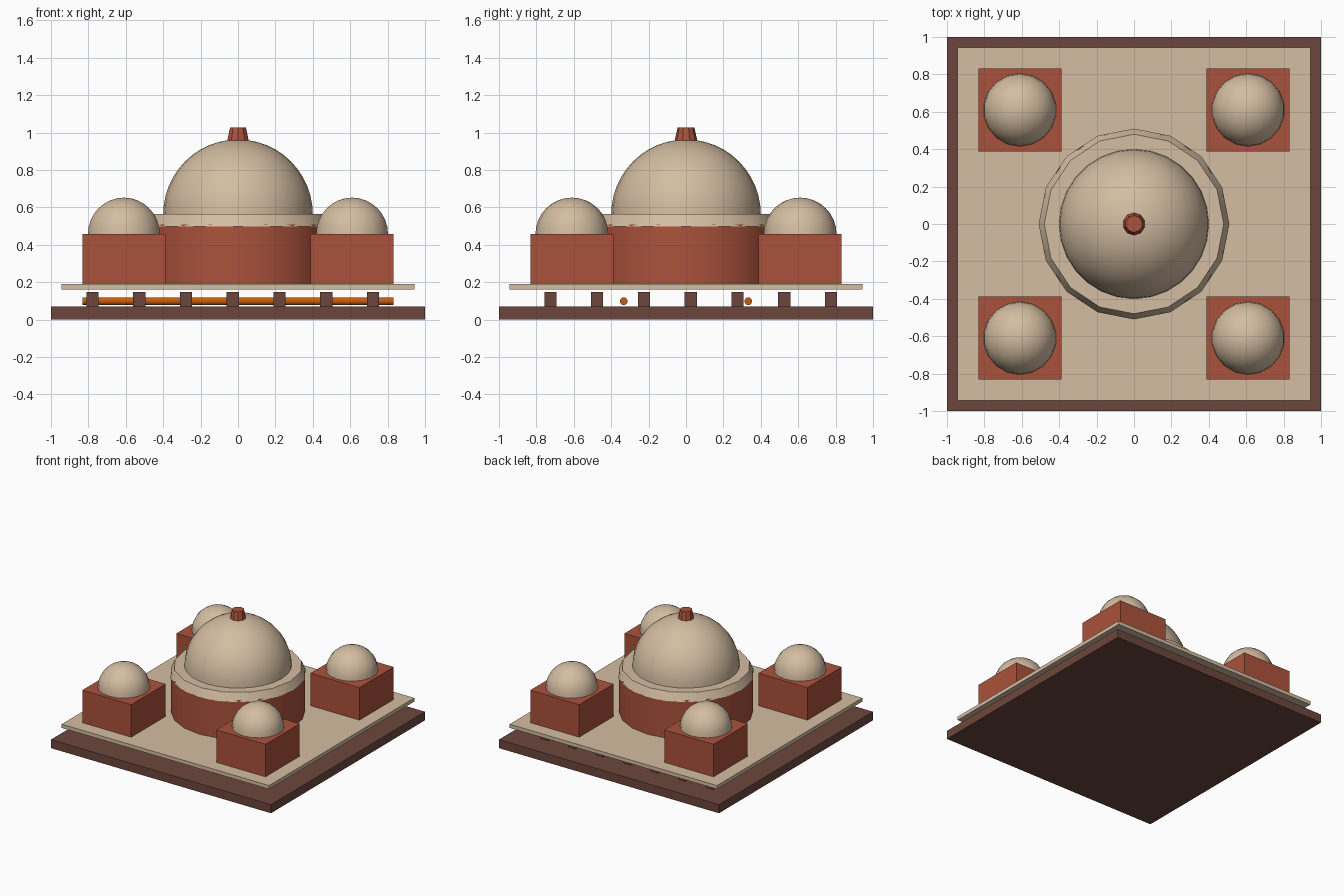
import bpy
import math

if "Cube" in bpy.data.objects:
    bpy.data.objects.remove(bpy.data.objects["Cube"])


def material(name, rgb):
    m = bpy.data.materials.new(name)
    m.diffuse_color = (*rgb, 1)
    m.use_nodes = True
    m.node_tree.nodes["Principled BSDF"].inputs["Base Color"].default_value = m.diffuse_color
    return m


CREAM = material("plaster", (0.66, 0.51, 0.36))
RED = material("brick", (0.41, 0.085, 0.045))
BROWN = material("dark_brick", (0.15, 0.062, 0.045))
ORANGE = material("copper", (0.56, 0.11, 0.006))


def finish(name, mat, smooth):
    ob = bpy.context.object
    ob.name = name
    ob.data.materials.append(mat)
    if smooth:
        bpy.ops.object.shade_smooth_by_angle(angle=math.radians(smooth))
    return ob


def box(name, x, y, z0, z1, width, mat):
    bpy.ops.mesh.primitive_cube_add(size=1, location=(x, y, (z0 + z1) / 2))
    bpy.context.object.scale = (width, width, z1 - z0)
    bpy.ops.object.transform_apply(location=False, rotation=False)
    return finish(name, mat, 0)


def frustum(name, z0, z1, r0, r1, n, mat, smooth=0):
    bpy.ops.mesh.primitive_cone_add(vertices=n, radius1=r0, radius2=r1, depth=z1 - z0,
                                    location=(0, 0, (z0 + z1) / 2))
    return finish(name, mat, smooth)


def dome(name, x, y, z, r, n, rings):
    # half-circle profile spun into a hemisphere, a vertex pointing along y
    verts, faces = [], []
    for j in range(rings):
        t = math.pi / 2 * j / rings
        for i in range(n):
            a = math.pi / 2 + 2 * math.pi * i / n
            verts.append((r * math.cos(t) * math.cos(a), r * math.cos(t) * math.sin(a), r * math.sin(t)))
    verts.append((0, 0, r))
    for i in range(n):
        k = (i + 1) % n
        for j in range(rings - 1):
            faces.append((j * n + i, j * n + k, (j + 1) * n + k, (j + 1) * n + i))
        faces.append(((rings - 1) * n + i, (rings - 1) * n + k, n * rings))
    faces.append(tuple(reversed(range(n))))
    me = bpy.data.meshes.new(name)
    me.from_pydata(verts, [], faces)
    ob = bpy.data.objects.new(name, me)
    ob.location = (x, y, z)
    bpy.context.collection.objects.link(ob)
    bpy.ops.object.select_all(action='DESELECT')
    ob.select_set(True)
    bpy.context.view_layer.objects.active = ob
    finish(name, CREAM, 40)


# Base and raised floor
box("base_slab", 0, 0, 0, 0.07, 2.0, BROWN)
box("raised_floor", 0, 0, 0.16, 0.19, 1.885, CREAM)

# Grid of short underfloor pillars
for i in range(7):
    for j in range(7):
        box("floor_pillar", -0.778 + 0.25 * i, -0.725 + 0.25 * j, 0.07, 0.147, 0.065, BROWN)

# Two heating pipes running through the underfloor
for y in (-0.333, 0.333):
    bpy.ops.mesh.primitive_cylinder_add(vertices=10, radius=0.021, depth=1.665,
                                        location=(0, y, 0.098), rotation=(0, math.pi / 2, 0))
    finish("heating_pipe", ORANGE, 40)

# Central hall: drum, tapered cornice, dome and vent
frustum("hall_drum", 0.19, 0.507, 0.5, 0.5, 20, RED, 30)
frustum("hall_cornice", 0.497, 0.565, 0.51, 0.48, 16, CREAM, 30)
dome("hall_dome", 0, 0, 0.563, 0.4, 28, 12)
frustum("dome_vent", 0.945, 1.026, 0.063, 0.045, 10, RED)

# Four corner rooms with small domes
for sx in (-1, 1):
    for sy in (-1, 1):
        box("corner_room", 0.61 * sx, 0.61 * sy, 0.19, 0.457, 0.445, RED)
        dome("corner_dome", 0.61 * sx, 0.61 * sy, 0.457, 0.195, 18, 8)
